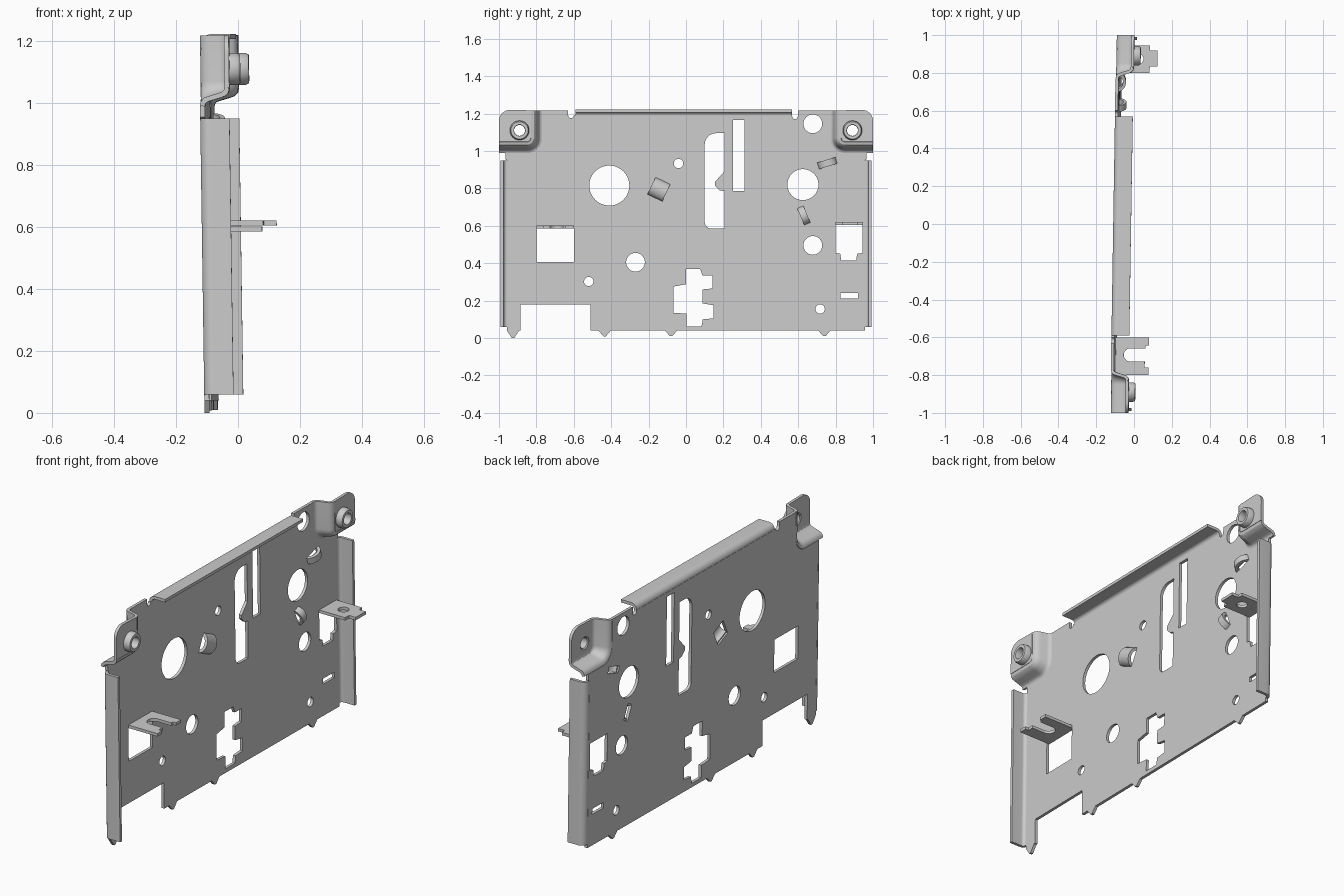
import bpy, bmesh
from math import sin, cos, pi, radians
from mathutils import Matrix

if "Cube" in bpy.data.objects:
    bpy.data.objects.remove(bpy.data.objects["Cube"])

T = 0.016          # sheet thickness
DEPTH = 0.095      # how far flanges and pads stand off the back of the plate
parts = []
# local (a, b, c) -> world: wall sheets lie in YZ, flat sheets in XY
WALL = Matrix(((0, 0, 1, 0), (1, 0, 0, 0), (0, 1, 0, 0), (0, 0, 0, 1)))


def finish(ob):
    """Lean the part with the slightly tilted plate, then shade it."""
    for v in ob.data.vertices:
        v.co.x += -0.1015 + 0.016 * v.co.y - 0.0145 * (v.co.z - 0.6)
    bpy.ops.object.select_all(action='DESELECT')
    ob.select_set(True)
    bpy.context.view_layer.objects.active = ob
    bpy.ops.object.shade_smooth_by_angle(angle=radians(32))


def add_mesh(name, bm):
    bmesh.ops.recalc_face_normals(bm, faces=bm.faces)
    me = bpy.data.meshes.new(name)
    bm.to_mesh(me)
    bm.free()
    ob = bpy.data.objects.new(name, me)
    bpy.context.collection.objects.link(ob)
    return ob


def sheet(name, outline, holes, matrix, offset):
    """Flat plate with holes; offset is the centre of its thickness."""
    cu = bpy.data.curves.new(name, 'CURVE')
    cu.dimensions, cu.fill_mode, cu.extrude = '2D', 'BOTH', T / 2
    for loop in [outline] + holes:
        sp = cu.splines.new('POLY')
        sp.points.add(len(loop) - 1)
        for p, (a, b) in zip(sp.points, loop):
            p.co = (a, b, 0, 1)
        sp.use_cyclic_u = True
    tmp = bpy.data.objects.new(name + "_curve", cu)
    bpy.context.collection.objects.link(tmp)
    bpy.context.view_layer.update()
    me = bpy.data.meshes.new_from_object(tmp)
    bpy.data.objects.remove(tmp)
    bm = bmesh.new()
    bm.from_mesh(me)
    bmesh.ops.remove_doubles(bm, verts=bm.verts, dist=1e-5)
    bm.transform(matrix @ Matrix.Translation((0, 0, offset)))
    finish(add_mesh(name, bm))


def strip(name, rows):
    """Bent sheet: quads between rows of mid-surface points, thickened."""
    bm = bmesh.new()
    vs = [[bm.verts.new(p) for p in r] for r in rows]
    for r0, r1 in zip(vs, vs[1:]):
        for i in range(len(r0) - 1):
            bm.faces.new((r0[i], r0[i + 1], r1[i + 1], r1[i]))
    ob = add_mesh(name, bm)
    mod = ob.modifiers.new("thickness", 'SOLIDIFY')
    mod.thickness, mod.offset, mod.use_even_offset = T, 0, True
    bpy.context.view_layer.objects.active = ob
    bpy.ops.object.modifier_apply(modifier=mod.name)
    finish(ob)


def arc(cx, cy, r, a0, a1, n=8):
    return [(cx + r * cos(radians(a0 + (a1 - a0) * i / n)),
             cy + r * sin(radians(a0 + (a1 - a0) * i / n))) for i in range(n + 1)]


def circle(cx, cy, r, n=40):
    return arc(cx, cy, r, 0, 360, n)[:-1]


def rect(a0, a1, b0, b1):
    return [(a0, b0), (a1, b0), (a1, b1), (a0, b1)]


def tooth(y, tip, w=0.033):
    return [(y - w, 0.04), (y - 0.006, tip), (y + 0.006, tip), (y + w, 0.04)]


# pad step edge, inset by d, from the top edge round to the outer edge (-y side)
def pad_edge(d):
    r = 0.08 - d
    return [(-0.77 - d, 1.217)] + arc(-0.85, 1.07, r, 0, -90) + [(-1.0, 0.99 + d)]


# lanced bridges: centre y, centre z, span, width, angle of span
bridges = [(-0.145, 0.795, 0.09, 0.088, 64.5),
           (0.755, 0.935, 0.09, 0.036, 17),
           (0.63, 0.655, 0.085, 0.036, -67)]


def turned(y, z, a, p, q):
    a = radians(a)
    return (y + p * cos(a) - q * sin(a), z + p * sin(a) + q * cos(a))


# main plate outline, clockwise from the upper left
left_pad = pad_edge(0)
side_left = left_pad[:-1] + [(-0.965, 0.99)]
outline = [(-0.63, 1.217), (-0.63, 1.19)] + arc(-0.615, 1.19, 0.015, 180, 360, 6) \
    + [(-0.59, 1.189), (0.568, 1.189)] + arc(0.583, 1.185, 0.015, 180, 360, 6) \
    + [(0.6, 1.217)] + [(-y, z) for y, z in side_left] \
    + [(0.965, 0.955), (0.9575, 0.95), (0.9575, 0.04)] + tooth(0.74, 0.01)[::-1] \
    + tooth(-0.08, 0.01)[::-1] + tooth(-0.435, 0.008)[::-1] \
    + [(-0.51, 0.04), (-0.51, 0.18), (-0.885, 0.18), (-0.885, 0.04)] \
    + tooth(-0.925, 0.0)[::-1] + [(-0.9575, 0.05), (-0.9575, 0.95), (-0.965, 0.955)] \
    + side_left[::-1]

holes = [circle(*c) for c in (
    (-0.41, 0.815, 0.107), (-0.27, 0.405, 0.05), (-0.52, 0.302, 0.025),
    (-0.04, 0.933, 0.025), (0.625, 0.82, 0.083), (0.678, 1.145, 0.05),
    (0.678, 0.495, 0.05), (0.717, 0.155, 0.025))]
holes += [rect(-0.8, -0.6, 0.405, 0.6), rect(0.25, 0.312, 0.785, 1.165),
          rect(0.825, 0.92, 0.21, 0.24)]
holes.append([(0.8, 0.455), (0.825, 0.45), (0.83, 0.415), (0.91, 0.415),
              (0.915, 0.45), (0.945, 0.455), (0.945, 0.62), (0.8, 0.62)])
# long slot with an arrow-shaped bump
holes.append(arc(0.16, 1.035, 0.06, 180, 90) + [(0.205, 1.095), (0.205, 0.89)]
             + [(0.155, 0.835), (0.155, 0.815), (0.18, 0.79), (0.205, 0.785), (0.205, 0.585)]
             + arc(0.135, 0.62, 0.035, 270, 180))
# stepped cross opening
holes.append([(0.0, 0.37), (0.075, 0.37), (0.088, 0.335), (0.143, 0.335), (0.143, 0.265),
              (0.088, 0.26), (0.088, 0.185), (0.148, 0.175), (0.148, 0.105), (0.09, 0.1),
              (0.083, 0.062), (0.003, 0.062), (0.003, 0.13), (-0.068, 0.135),
              (-0.068, 0.275), (0.0, 0.287)])
for y, z, s, w, a in bridges:
    holes.append([turned(y, z, a, p, q) for p, q in rect(-s / 2, s / 2, -w / 2, w / 2)])
sheet("main_plate", outline, holes, WALL, T / 2)

# raised bridges over the lanced holes
for i, (y, z, s, w, a) in enumerate(bridges):
    prof = [(s / 2 * 0.97 * cos(pi * k / 12), T / 2 + 0.036 * sin(pi * k / 12)) for k in range(13)]
    strip(f"bridge_{i + 1}", [[(u, *turned(y, z, a, p, q)) for p, u in prof]
                              for q in (-w / 2, w / 2)])


# bent flanges along the sides and top
def bend(outer, r=0.025):
    e = outer - T / 2
    return arc(e - r, T / 2 + r, r, -90, 0) + [(e, DEPTH)]


for s, n in ((-1, "front"), (1, "rear")):
    strip(n + "_flange", [[(u, s * w, z) for w, u in bend(0.9905)] for z in (0.06, 0.95)])
strip("top_flange", [[(u, y, w) for w, u in bend(1.222)] for y in (-0.59, 0.568)])

# raised corner pads with bosses
step = [(0, 0), (0.012, 0.003), (0.02, 0.011), (0.025, 0.025), (0.034, 0.055),
        (0.039, 0.069), (0.047, 0.077), (0.06, 0.08)]
for s, n in ((-1, "front"), (1, "rear")):
    strip(n + "_pad_wall", [[(u + T / 2, -s * y, z) for y, z in pad_edge(d)] for d, u in step])
    face = pad_edge(0.06) + arc(-0.94, 1.16, 0.06, 180, 90)
    sheet(n + "_pad_face", [(-s * y, z) for y, z in face],
          [circle(s * 0.89, 1.11, 0.035)], WALL, 0.08 + T / 2)
    bm = bmesh.new()
    prof = [(0.052, 0.09), (0.052, 0.118), (0.046, 0.13), (0.031, 0.13), (0.029, 0.126),
            (0.029, 0.085), (0.036, 0.08)]
    rings = [[bm.verts.new((u, y, z)) for y, z in circle(s * 0.89, 1.11, r, 32)] for r, u in prof]
    for r0, r1 in zip(rings, rings[1:] + rings[:1]):
        for k in range(32):
            bm.faces.new((r0[k], r0[k - 1], r1[k - 1], r1[k]))
    finish(add_mesh(n + "_boss", bm))

# forked tab, bent out above the left window
fork = [(0, -0.6), (0.19, -0.6), (0.19, -0.643), (0.173, -0.643), (0.173, -0.658)] \
    + arc(0.093, -0.693, 0.035, 90, 270, 12) \
    + [(0.17, -0.728), (0.17, -0.759), (0.19, -0.759), (0.19, -0.8), (0, -0.8)]
sheet("forked_tab", fork, [], Matrix(), 0.593)

# drilled tab, bent out above the right window
drilled = [(0, 0.8), (0.17, 0.8), (0.172, 0.833), (0.212, 0.833), (0.212, 0.918),
           (0.172, 0.918), (0.17, 0.945), (0, 0.945)]
sheet("drilled_tab", drilled, [circle(0.11, 0.873, 0.028)], Matrix(), 0.613)
